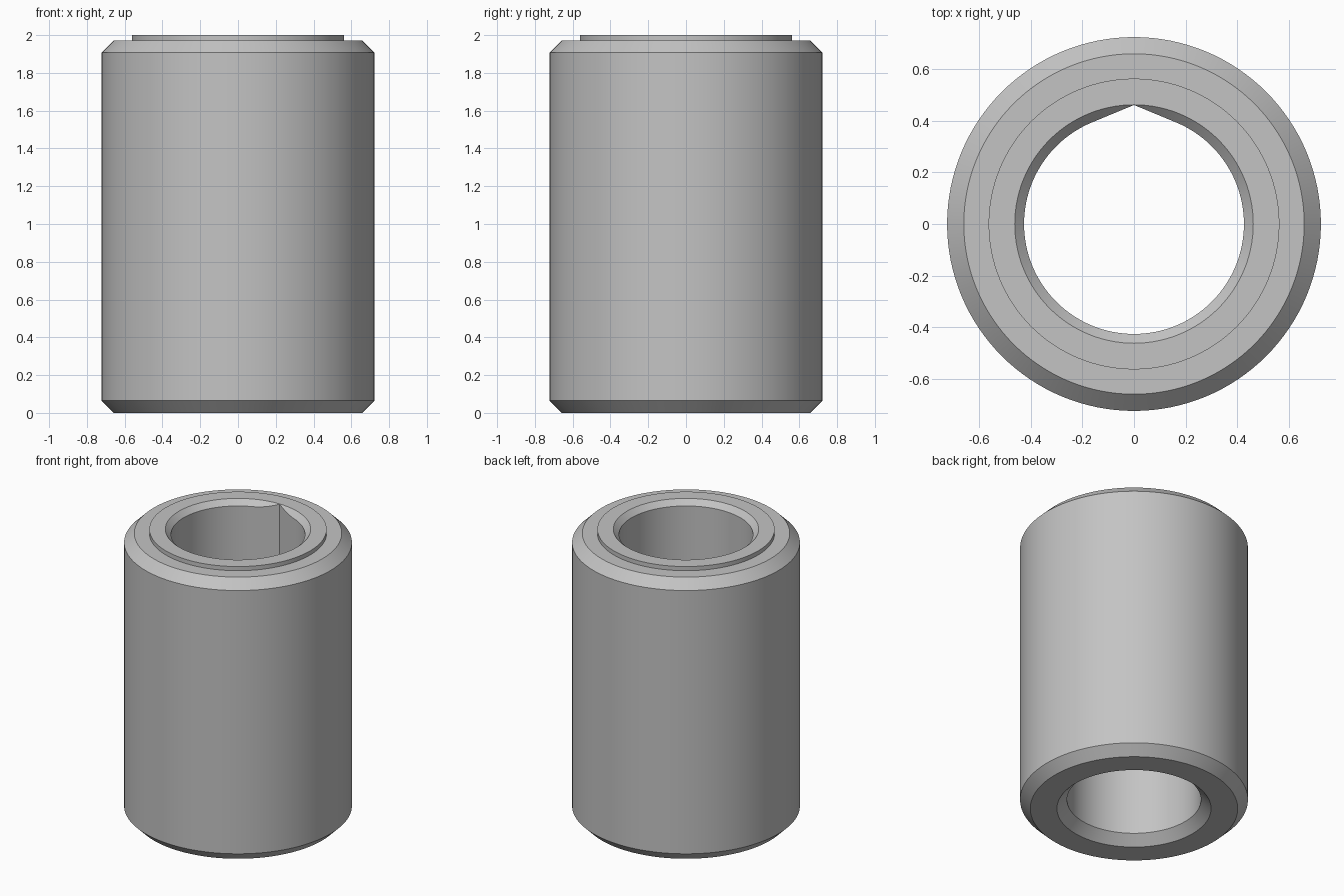
import bpy, bmesh, math

cube = bpy.data.objects.get("Cube")
if cube:
    bpy.data.objects.remove(cube, do_unlink=True)

# One plain grey for the whole part
grey = bpy.data.materials.new("plain grey")
grey.use_nodes = True
colour = (0.55, 0.55, 0.55, 1)
grey.diffuse_color = colour
grey.node_tree.nodes["Principled BSDF"].inputs["Base Color"].default_value = colour

SEGMENTS = 128
HEIGHT = 2.0
BORE = 0.425            # bore radius
TOP_MOUTH = 0.461       # bore chamfer radius at the top
BOTTOM_MOUTH = 0.489    # bore chamfer radius at the bottom
HALF_NOTCH = math.pi / 8

# Outer wall from bottom to top: chamfer, wall, chamfer, shoulder, raised rim
OUTER = [(0.658, 0), (0.7225, 0.0645), (0.7225, 1.907), (0.658, 1.971),
         (0.562, 1.971), (0.562, HEIGHT)]


def bore_radius(angle):
    """Round bore with a V notch, tangent to the circle, at the back (+y)."""
    off = abs(angle - math.pi / 2)
    return BORE / math.cos(HALF_NOTCH - off) if off < HALF_NOTCH else BORE


def section(angle):
    """Closed wall section; the 45 degree mouth chamfers follow the bore."""
    r = bore_radius(angle)
    return OUTER + [(TOP_MOUTH, HEIGHT), (r, HEIGHT - (TOP_MOUTH - r)),
                    (r, BOTTOM_MOUTH - r), (BOTTOM_MOUTH, 0)]


# Sweep the section around the axis
bm = bmesh.new()
rings = []
for i in range(SEGMENTS):
    a = math.tau * i / SEGMENTS
    rings.append([bm.verts.new((r * math.cos(a), r * math.sin(a), z))
                  for r, z in section(a)])
for i, ring in enumerate(rings):
    following = rings[(i + 1) % SEGMENTS]
    for j in range(len(ring)):
        k = (j + 1) % len(ring)
        bm.faces.new((ring[j], following[j], following[k], ring[k]))
bmesh.ops.recalc_face_normals(bm, faces=bm.faces)

mesh = bpy.data.meshes.new("notched_bushing")
bm.to_mesh(mesh)
bm.free()
mesh.materials.append(grey)
bushing = bpy.data.objects.new("notched_bushing", mesh)
bpy.context.collection.objects.link(bushing)

# Smooth round walls, crisp chamfer edges
bpy.ops.object.select_all(action="DESELECT")
bushing.select_set(True)
bpy.context.view_layer.objects.active = bushing
bpy.ops.object.shade_smooth_by_angle(angle=math.radians(25))
